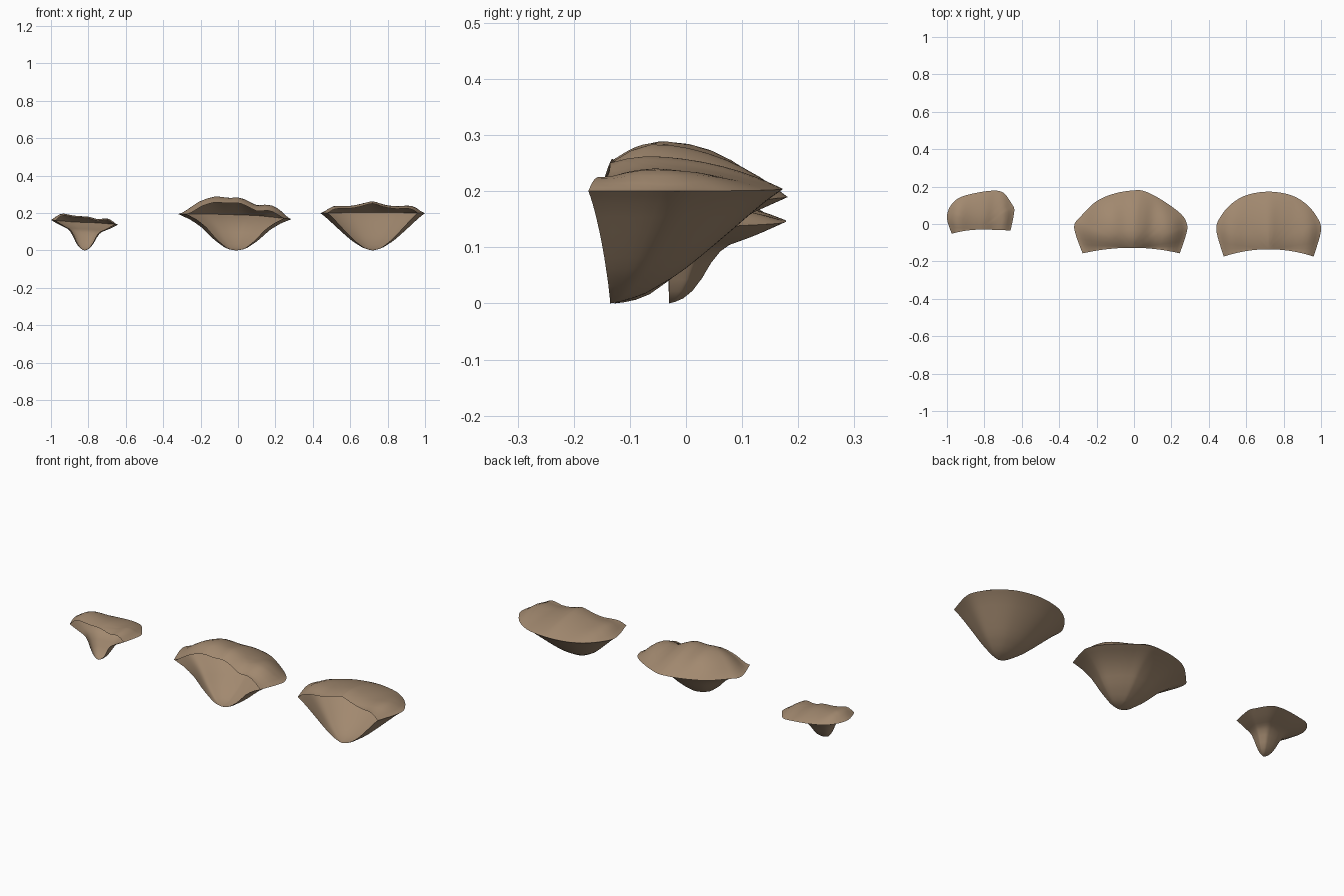
import bpy, bmesh
from math import hypot

if "Cube" in bpy.data.objects:
    bpy.data.objects.remove(bpy.data.objects["Cube"])

ARC = 56

bark = bpy.data.materials.new("fungus_brown")
bark.diffuse_color = (0.36, 0.25, 0.16, 1)
bark.use_nodes = True
bark.node_tree.nodes["Principled BSDF"].inputs["Base Color"].default_value = bark.diffuse_color


def lin(pts, x):
    if x <= pts[0][0]:
        return pts[0][1]
    for (a, p), (b, q) in zip(pts, pts[1:]):
        if x <= b:
            return p + (q - p) * (x - a) / (b - a)
    return pts[-1][1]


def soft(pts, x, h=0.02):
    return (lin(pts, x - h) + 2 * lin(pts, x) + lin(pts, x + h)) / 4


def spline(pts, n):
    """Catmull-Rom through pts, n samples including both ends."""
    p = [pts[0]] + pts + [pts[-1]]
    out = []
    for i in range(n):
        t = i / (n - 1) * (len(pts) - 1)
        k = min(int(t), len(pts) - 2)
        t -= k
        a, b, c, d = p[k:k + 4]
        out.append(tuple(
            0.5 * (2 * b[j] + (c[j] - a[j]) * t
                   + (2 * a[j] - 5 * b[j] + 4 * c[j] - d[j]) * t * t
                   + (3 * b[j] - a[j] - 3 * c[j] + d[j]) * t ** 3)
            for j in (0, 1)))
    return out


def shelf(name, outline, tip, under, rim, top, front_drop):
    """Shell open on the wall side: a skirt fanning up from the tip
    to the rim, and a wavy cap running back to the wall edge."""
    arc = spline(outline, ARC)
    cx, cy = tip
    bm = bmesh.new()

    def place(g, x, y):
        dy = y - cy
        # curved wall-side edge
        return cx + g * (x - cx), cy + dy * (g if dy > 0 else g ** 2)

    loops = []
    # skirt
    for f in (0.05, 0.12, 0.2, 0.28, 0.36, 0.44, 0.52, 0.6, 0.7, 0.8, 0.9, 0.96, 1.0):
        k = soft(under, f, 0.03) if f < 0.97 else lin(under, f)
        loops.append([bm.verts.new((*place(f, x, y), k * lin(rim, x)))
                      for x, y in arc])
    # cap
    for g in (0.99, 0.96, 0.91, 0.84, 0.75, 0.65, 0.54, 0.43, 0.32, 0.21, 0.1):
        loop = []
        for x, y in arc:
            side = abs(x - cx) / hypot(x - cx, y - cy)
            dome = 1 - g ** (2.6 + 5 * side ** 2)
            px, py = place(g, x, y)
            base = lin(rim, x) * g + lin(rim, px) * (1 - g)
            near = max(0, 1 - max(0, py - cy) / 0.09)
            z = base + (soft(top, px) - base - front_drop * near ** 2) * dome
            loop.append(bm.verts.new((px, py, z)))
        loops.append(loop)
    for a, b in zip(loops, loops[1:]):
        for i in range(ARC - 1):
            bm.faces.new((a[i], b[i], b[i + 1], a[i + 1]))
    # close the tip and the middle of the wall edge
    for loop, z in ((loops[0], 0), (loops[-1], soft(top, cx) - front_drop)):
        v = bm.verts.new((cx, cy, z))
        for i in range(ARC - 1):
            bm.faces.new((loop[i], loop[i + 1], v) if z == 0
                         else (loop[i + 1], loop[i], v))
    bmesh.ops.recalc_face_normals(bm, faces=bm.faces)
    me = bpy.data.meshes.new(name)
    bm.to_mesh(me)
    bm.free()
    me.materials.append(bark)
    ob = bpy.data.objects.new(name, me)
    bpy.context.collection.objects.link(ob)
    bpy.ops.object.select_all(action='DESELECT')
    ob.select_set(True)
    bpy.context.view_layer.objects.active = ob
    bpy.ops.object.shade_smooth_by_angle(angle=1.4)


# small left shelf
shelf("small_shelf_fungus",
      [(-.975, -.052), (-1, .03), (-.985, .09), (-.94, .137), (-.86, .163),
       (-.76, .178), (-.70, .168), (-.655, .11), (-.64, .07), (-.66, -.035)],
      (-.82, -.03),
      [(0, 0), (.08, .03), (.17, .1), (.28, .3), (.38, .55), (.48, .7),
       (.75, .84), (1, 1)],
      [(-1, .163), (-.88, .152), (-.76, .148), (-.64, .138)],
      [(-1, .175), (-.95, .205), (-.88, .187), (-.8, .184), (-.75, .165),
       (-.69, .18), (-.64, .14)], .01)

# tilted middle shelf
shelf("middle_shelf_fungus",
      [(-.275, -.157), (-.32, -.02), (-.285, .04), (-.2, .122), (-.1, .164),
       (0, .18), (.06, .174), (.15, .128), (.25, .055), (.283, 0),
       (.28, -.05), (.245, -.157)],
      (-.01, -.127),
      [(0, 0), (.1, .02), (.2, .08), (.4, .32), (.6, .64), (.78, .84), (1, 1)],
      [(-.32, .195), (-.15, .195), (.1, .187), (.28, .168)],
      [(-.32, .2), (-.2, .27), (-.12, .292), (-.05, .282), (0, .29),
       (.06, .264), (.1, .238), (.16, .25), (.2, .24), (.25, .215), (.28, .175)],
      .032)

# large right shelf
shelf("right_shelf_fungus",
      [(.48, -.174), (.44, -.03), (.47, .05), (.53, .115), (.61, .157),
       (.72, .173), (.83, .157), (.91, .115), (.97, .05), (1, -.03), (.96, -.174)],
      (.72, -.135),
      [(0, 0), (.08, .02), (.2, .08), (.4, .26), (.54, .43), (.72, .66),
       (.88, .87), (1, 1)],
      [(.44, .2), (.72, .204), (1, .2)],
      [(.44, .205), (.5, .245), (.55, .24), (.6, .237), (.66, .25), (.72, .268),
       (.78, .245), (.85, .235), (.9, .243), (.95, .245), (1, .205)], .014)
